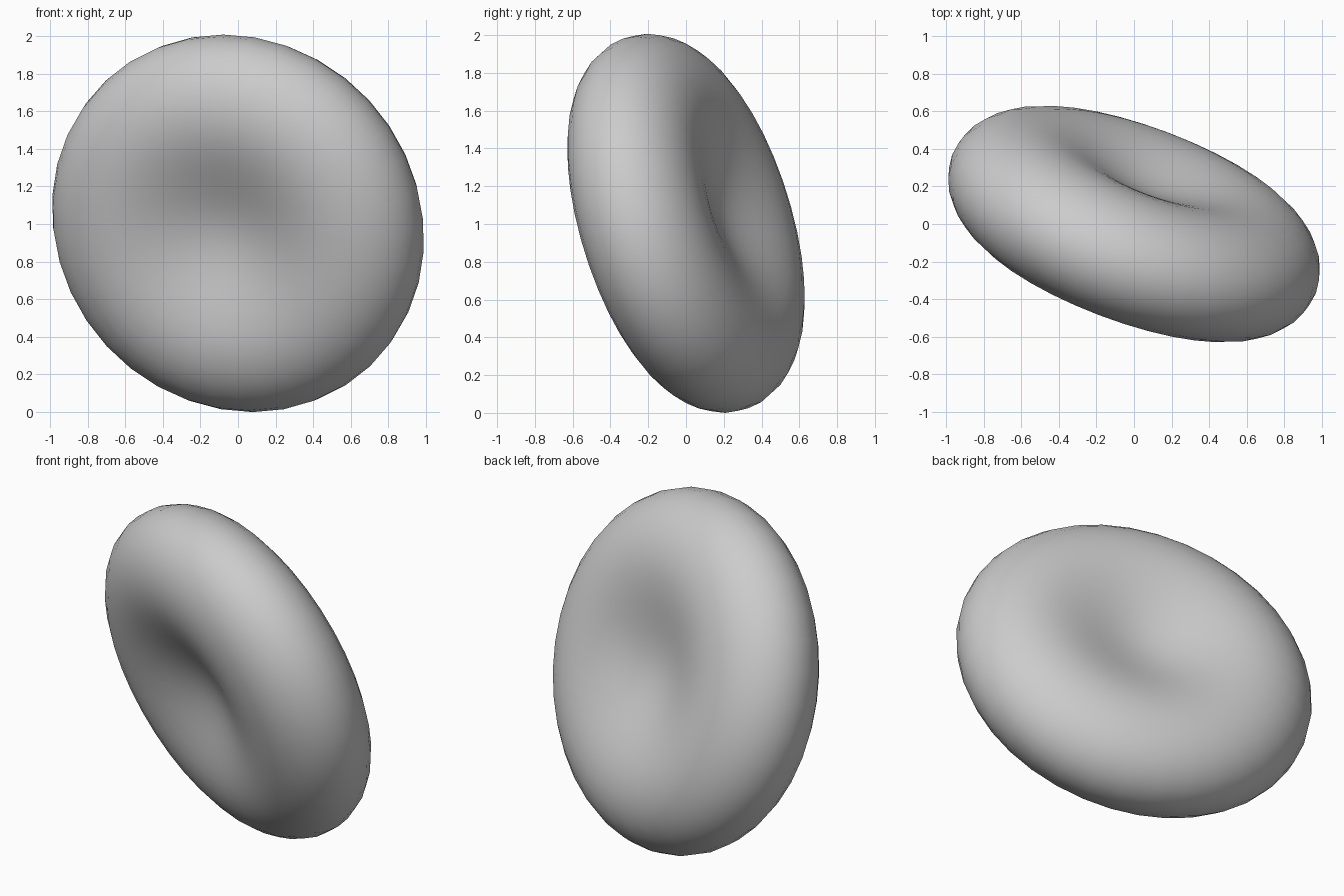
import bpy, bmesh
from math import sin, cos, pi
from mathutils import Vector

cube = bpy.data.objects.get("Cube")
if cube:
    bpy.data.objects.remove(cube)

RING = 0.63                  # radius of the thickest circle
RIM, THICK = 0.405, 0.335    # rim width beyond it, half thickness there
CENTRE = 0.21                # half thickness in the dimple
SEGMENTS = 36
AXIS = Vector((0.34, 0.896, 0.285)).normalized()

# Half profile from the dimple centre over the rounded rim
upper = []
for i in range(8):
    s = i / 8
    upper.append((RING * s, CENTRE + (THICK - CENTRE) * (1 - cos(pi * s)) / 2))
for i in range(7):
    a = pi / 2 * (1 - i / 7)
    upper.append((RING + RIM * cos(a), THICK * sin(a)))
lower = [(r, -t) for r, t in reversed(upper)]
profile = upper + [(RING + RIM, 0)] + lower

# Biconcave disc, turned around its axis
bm = bmesh.new()
verts = [bm.verts.new((r, 0, t)) for r, t in profile]
edges = [bm.edges.new(pair) for pair in zip(verts, verts[1:])]
bmesh.ops.spin(bm, geom=verts + edges, cent=(0, 0, 0), axis=(0, 0, 1),
               angle=2 * pi, steps=SEGMENTS, use_merge=False)
bmesh.ops.remove_doubles(bm, verts=bm.verts[:], dist=0.0005)
bmesh.ops.recalc_face_normals(bm, faces=bm.faces[:])

# Tilt the disc and stand it on the ground
bm.transform(AXIS.to_track_quat('Z', 'Y').to_matrix().to_4x4())
low = min(v.co.z for v in bm.verts)
bmesh.ops.translate(bm, vec=(0, 0, -low), verts=bm.verts[:])

mesh = bpy.data.meshes.new("biconcave_disc")
bm.to_mesh(mesh)
bm.free()
disc = bpy.data.objects.new("biconcave_disc", mesh)
bpy.context.collection.objects.link(disc)
for p in mesh.polygons:
    p.use_smooth = True

# Plain grey surface
grey = bpy.data.materials.new("light_grey")
grey.use_nodes = True
color = (0.6, 0.6, 0.6, 1)
grey.diffuse_color = color
grey.node_tree.nodes["Principled BSDF"].inputs["Base Color"].default_value = color
mesh.materials.append(grey)
